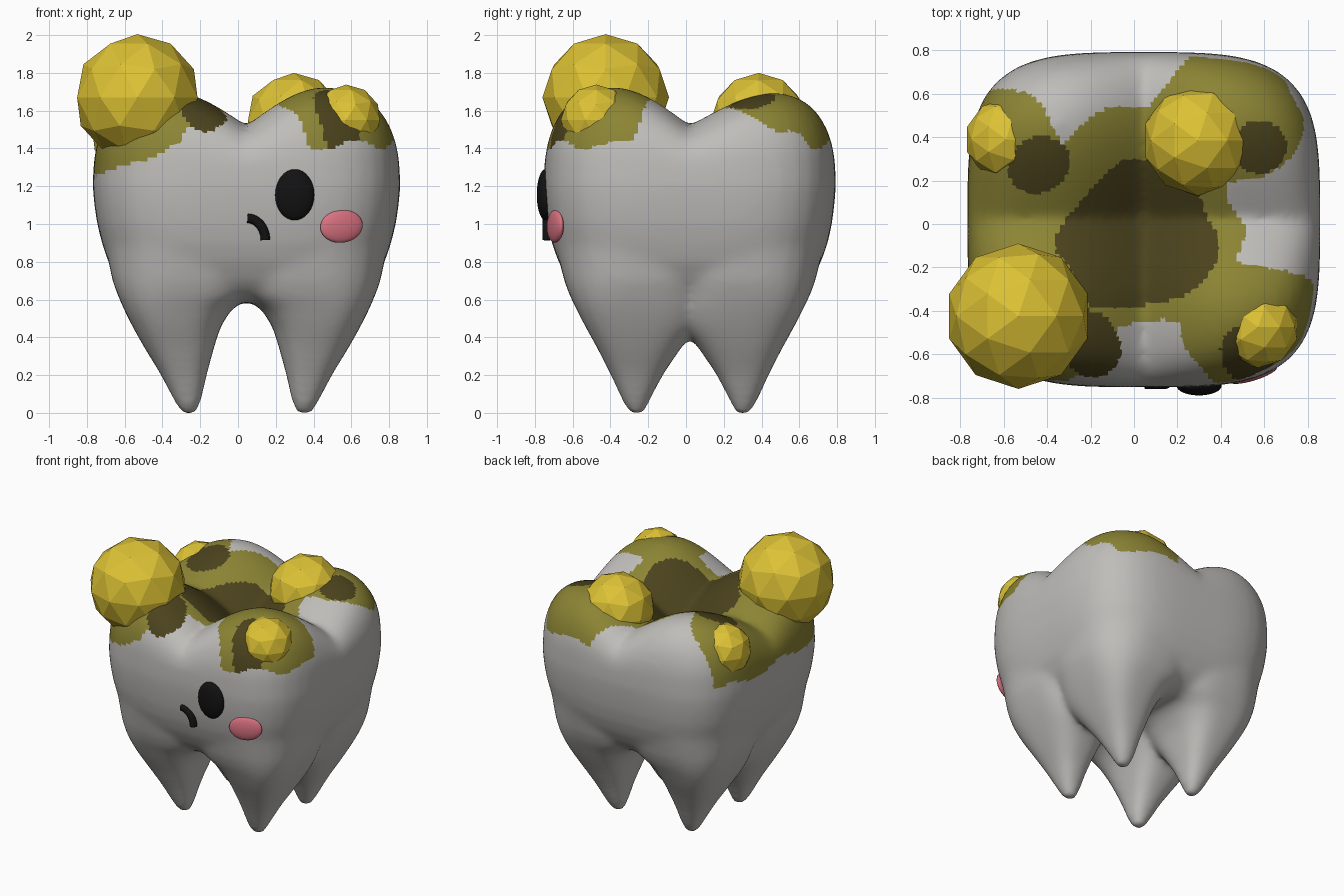
import bpy, bmesh, math

if "Cube" in bpy.data.objects:
    bpy.data.objects.remove(bpy.data.objects["Cube"])

CX, CY = 0.045, 0.02      # tooth axis


def material(name, rgb):
    m = bpy.data.materials.new(name)
    m.diffuse_color = (*rgb, 1)
    m.use_nodes = True
    m.node_tree.nodes["Principled BSDF"].inputs["Base Color"].default_value = m.diffuse_color
    return m


enamel = material("enamel", (0.52, 0.51, 0.49))
olive = material("stain", (0.26, 0.23, 0.035))
dark = material("decay", (0.07, 0.055, 0.012))
yellow = material("yellow", (0.72, 0.54, 0.035))
black = material("black", (0.006, 0.006, 0.006))
pink = material("pink", (0.70, 0.17, 0.22))


def interp(table, z):
    """Linear lookup of every column after the first."""
    for a, b in zip(table, table[1:]):
        if z <= b[0]:
            t = max(0, (z - a[0]) / (b[0] - a[0]))
            return [p + (q - p) * t for p, q in zip(a[1:], b[1:])]
    return table[-1][1:]


def squircle(cx, cy, rx, ry, n, seg):
    pts = []
    for i in range(seg):
        c, s = math.cos(2 * math.pi * i / seg), math.sin(2 * math.pi * i / seg)
        k = (abs(c) ** n + abs(s) ** n) ** (-1 / n)
        pts.append((cx + rx * k * c, cy + ry * k * s))
    return pts


def loft(bm, rings):
    rows = [[bm.verts.new(p) for p in r] for r in rings]
    for a, b in zip(rows, rows[1:]):
        for i in range(len(a)):
            j = (i + 1) % len(a)
            bm.faces.new((a[i], a[j], b[j], b[i]))
    bm.faces.new(rows[0][::-1])
    bm.faces.new(rows[-1])


bm = bmesh.new()

# Crown: rounded-square wall, then a cap with four cusps around a pit
WALL = [(0.585, 0.50, 0.47), (0.61, 0.565, 0.535), (0.65, 0.625, 0.595), (0.70, 0.675, 0.64),
        (0.80, 0.732, 0.695), (0.90, 0.765, 0.73), (1.0, 0.79, 0.752), (1.1, 0.805, 0.765),
        (1.2, 0.814, 0.773), (1.3, 0.81, 0.77)]


def ridge(d, w=0.45):
    return math.sin(min(abs(d) / w, 1) * math.pi / 2)


def cap_z(x, y, s):
    a, b = ridge(x), ridge(y, 0.45 if y < 0 else 0.55)
    top = 1.325 + 0.2 * (a + b)
    if x > 0 and y < 0:
        top += 0.02 * a * b
    return 1.3 + (top - 1.3) * math.sqrt(1 - s ** 6)


rings = [[(x, y, z) for x, y in squircle(0, 0, rx, ry, 3.7, 64)] for z, rx, ry in WALL]
for s in (0.995, 0.98, 0.95, 0.91, 0.86, 0.8, 0.72, 0.64, 0.55, 0.46, 0.37, 0.28, 0.2, 0.12, 0.05):
    rings.append([(x, y, cap_z(x, y, s))
                  for x, y in squircle(0, 0, 0.81 * s, 0.77 * s, 3.7, 64)])
loft(bm, rings)

# Four roots: z, inner and outer x, inner and outer y, squareness
ROOT = [(-0.02, 0.27, 0.34, 0.245, 0.315, 2.3), (0.05, 0.24, 0.38, 0.215, 0.355, 2.4),
        (0.2, 0.21, 0.455, 0.14, 0.42, 2.7), (0.35, 0.17, 0.545, 0.04, 0.495, 2.9),
        (0.45, 0.14, 0.60, -0.04, 0.55, 3.0), (0.55, 0.08, 0.65, -0.08, 0.60, 3.0),
        (0.62, -0.03, 0.68, -0.1, 0.635, 2.9), (0.70, -0.1, 0.71, -0.14, 0.665, 2.7),
        (0.9, -0.2, 0.75, -0.22, 0.715, 2.5)]
for sx in (-1, 1):
    for sy in (-1, 1):
        rings = []
        for i in range(24):
            z = -0.02 + 0.92 * i / 23
            x0, x1, y0, y1, n = interp(ROOT, z)
            rings.append([(x, y, z) for x, y in squircle(
                sx * (x0 + x1) / 2, sy * (y0 + y1) / 2, (x1 - x0) / 2, (y1 - y0) / 2, n, 32)])
        loft(bm, rings)

bmesh.ops.translate(bm, verts=bm.verts, vec=(CX, CY, 0))
bmesh.ops.recalc_face_normals(bm, faces=bm.faces)
me = bpy.data.meshes.new("tooth")
bm.to_mesh(me)
bm.free()
tooth = bpy.data.objects.new("tooth", me)
bpy.context.collection.objects.link(tooth)

# Fuse crown and roots into one smooth body
remesh = tooth.modifiers.new("fuse", 'REMESH')
remesh.mode = 'VOXEL'
remesh.voxel_size = 0.022
smooth = tooth.modifiers.new("smooth", 'SMOOTH')
smooth.factor = 0.5
smooth.iterations = 16
deps = bpy.context.evaluated_depsgraph_get()
fused = bpy.data.meshes.new_from_object(tooth.evaluated_get(deps))
tooth.modifiers.clear()
tooth.data = fused
low = min(v.co.z for v in fused.vertices)
for v in fused.vertices:
    v.co.z -= low * max(0, 1 - v.co.z * 2)

# Stained patches on the chewing surface: x, y, radius
fused.materials.clear()
for m in (enamel, olive, dark):
    fused.materials.append(m)
STAIN = [(-0.55, -0.45, 0.36), (-0.6, 0.0, 0.35), (-0.6, 0.35, 0.28), (0, 0, 0.52),
         (0.55, -0.48, 0.33), (0.42, 0.5, 0.34)]
DECAY = [(0.02, -0.06, 0.35), (-0.43, 0.28, 0.14), (-0.2, -0.55, 0.14),
         (0.57, 0.35, 0.12), (0.52, -0.6, 0.12)]


def inside(spots, c):
    wob = 1 + 0.08 * math.sin(9 * c.x + 5 * c.y) + 0.06 * math.sin(17 * c.y - 8 * c.x)
    return any(math.hypot(c.x - x, c.y - y) < r * wob for x, y, r in spots)


for p in fused.polygons:
    p.use_smooth = True
    c = p.center
    limit = 1.42 - 0.14 * min(1, max(0, (-0.35 - c.x) / 0.35))
    limit += 0.025 * math.sin(14 * c.x + 11 * c.y)
    if c.z > limit or math.hypot(c.x, c.y) < 0.5 and c.z > 1.2:
        p.material_index = 2 if inside(DECAY, c) else 1 if inside(STAIN, c) else 0


# Faceted yellow lumps
LUMPS = [((-0.533, -0.425, 1.67), 0.335), ((0.295, 0.385, 1.545), 0.255),
         ((-0.59, 0.39, 1.475), 0.188), ((0.572, -0.475, 1.55), 0.188)]
for i, (loc, r) in enumerate(LUMPS):
    bpy.ops.mesh.primitive_ico_sphere_add(subdivisions=2, radius=r, location=loc)
    o = bpy.context.object
    o.name = f"lump_{i + 1}"
    o.data.materials.append(yellow)


# Face: flattened balls for eye and cheek
def button(name, loc, scale, rot, mat):
    bpy.ops.mesh.primitive_uv_sphere_add(segments=32, ring_count=16, radius=1,
                                         location=loc, rotation=rot)
    o = bpy.context.object
    o.name = name
    o.scale = scale
    o.data.materials.append(mat)
    bpy.ops.object.shade_smooth()


button("eye", (0.30, -0.745, 1.155), (0.104, 0.045, 0.135), (0, 0, 0), black)
button("cheek", (0.548, -0.692, 0.988), (0.118, 0.03, 0.087), (0, -0.1, 0.3), pink)

# Mouth: quarter-circle tube
cu = bpy.data.curves.new("mouth", 'CURVE')
cu.dimensions = '3D'
cu.bevel_depth = 0.026
cu.bevel_resolution = 3
cu.use_fill_caps = True
sp = cu.splines.new('POLY')
sp.points.add(12)
for i, pt in enumerate(sp.points):
    a = math.pi / 2 * i / 12
    pt.co = (0.05 + 0.095 * math.sin(a), -0.735, 0.915 + 0.115 * math.cos(a), 1)
cu.materials.append(black)
bpy.context.collection.objects.link(bpy.data.objects.new("mouth", cu))
